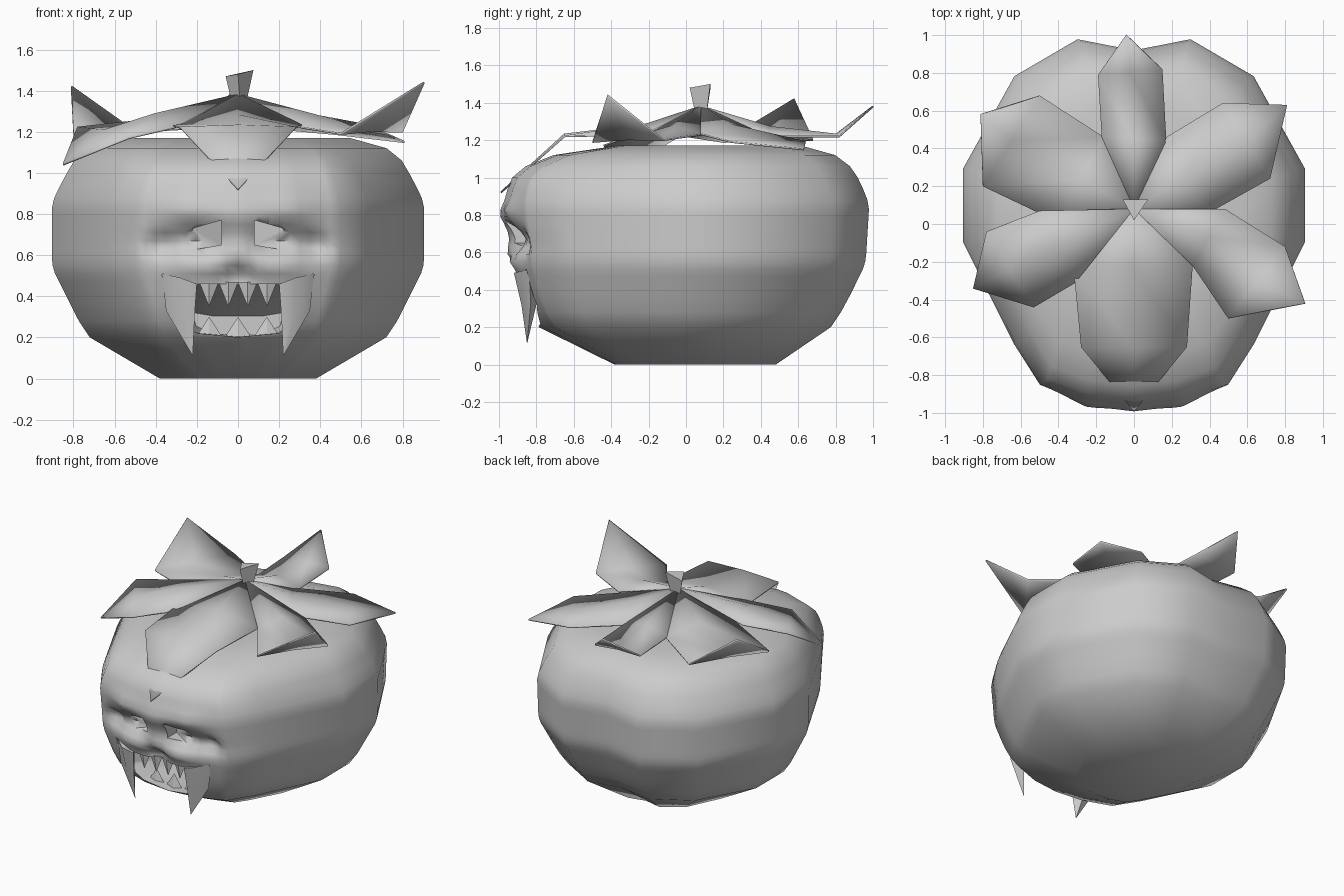
import bpy, bmesh, math
from mathutils import Vector

if "Cube" in bpy.data.objects:
    bpy.data.objects.remove(bpy.data.objects["Cube"])

grey = bpy.data.materials.new("plain grey")
grey.use_nodes = True
grey.diffuse_color = (0.6, 0.6, 0.6, 1)
grey.node_tree.nodes["Principled BSDF"].inputs["Base Color"].default_value = (0.6, 0.6, 0.6, 1)


def make(name, verts, faces, smooth=None):
    mesh = bpy.data.meshes.new(name)
    mesh.from_pydata([tuple(v) for v in verts], [], faces)
    bm = bmesh.new()
    bm.from_mesh(mesh)
    bmesh.ops.recalc_face_normals(bm, faces=bm.faces)
    bm.to_mesh(mesh)
    bm.free()
    obj = bpy.data.objects.new(name, mesh)
    bpy.context.collection.objects.link(obj)
    mesh.materials.append(grey)
    if smooth:
        shade(obj, smooth)
    return obj


def activate(obj):
    bpy.ops.object.select_all(action='DESELECT')
    obj.select_set(True)
    bpy.context.view_layer.objects.active = obj


def shade(obj, angle):
    activate(obj)
    bpy.ops.object.shade_smooth_by_angle(angle=math.radians(angle))


def loft(name, rings):
    """Skin between rings of equal point count and cap both ends."""
    n = len(rings[0])
    verts = [p for ring in rings for p in ring]
    faces = [(r * n + i, r * n + (i + 1) % n, (r + 1) * n + (i + 1) % n, (r + 1) * n + i)
             for r in range(len(rings) - 1) for i in range(n)]
    faces += [tuple(range(n)), tuple(range(len(verts) - n, len(verts)))]
    return make(name, verts, faces)


def spike(name, rings, tip):
    """Tooth skinned through rings to a small point."""
    tip = Vector(tip)
    end = [tip + (Vector(p) - tip) * 0.02 for p in rings[-1]]
    return loft(name, rings + [end])


# Body: a lobed outline scaled by height (z, width, back, front)
half = [(0, .94), (.33, 1), (.7, .8), (1, .3), (1, -.1), (.7, -.66), (.55, -.88), (.28, -.97), (0, -1)]
keys = [(0, .42, .49, .39), (.2, .81, .8, .82), (.36, .9, .89, .9), (.54, 1, .98, .95),
        (.7, 1, .99, .97), (.86, 1, 1, .99), (1, .92, .94, .96),
        (1.12, .84, .85, .79), (1.17, .6, .63, .38)]

# Face relief: centre x, centre z, radius x, radius z, push in
relief = [(.2, .67, .11, .06, .08), (.37, .65, .06, .05, .08), (0, .8, .14, .06, -.03),
          (.24, .82, .14, .05, -.03), (.16, .55, .13, .04, -.03), (0, .49, .07, .06, .07),
          (0, .6, .06, .04, -.02)]

outline = []
for (u0, v0), (u1, v1) in zip(half, half[1:]):
    steps = 5 if v0 < -.8 else 1
    outline += [(u0 + (u1 - u0) * i / steps, v0 + (v1 - v0) * i / steps) for i in range(steps)]
outline.append(half[-1])
outline += [(-u, v) for u, v in reversed(outline[1:-1])]


def profile(z):
    for a, b in zip(keys, keys[1:]):
        if z <= b[0]:
            t = (z - a[0]) / (b[0] - a[0])
            return [p + (q - p) * t for p, q in zip(a[1:], b[1:])]
    return keys[-1][1:]


def body_ring(z):
    # average neighbouring heights so the side curves softly
    reach = min(.03, z, keys[-1][0] - z)
    samples = [profile(z + reach * s) for s in (-1, 0, 1)]
    wide, back, front = [sum(values) / 3 for values in zip(*samples)]
    ring = []
    for u, v in outline:
        x, y = u * wide * .905, v * (back if v > 0 else front) * .98
        if v < -.6:
            y += sum(push * math.exp(-((abs(x) - cx) / rx) ** 2 - ((z - cz) / rz) ** 2)
                     for cx, cz, rx, rz, push in relief)
        ring.append((x, y, z))
    return ring


heights = [0, .2, .28, .36, .42, .47, .51, .55, .59, .63, .67, .71, .75, .79, .83, .88, .94, 1, 1.06, 1.12, 1.17]
rings = [body_ring(z) for z in heights]
rings.append([(x * .3, y * .3 + .06, 1.13) for x, y, z in rings[-1]])
body = loft("body", rings)

# Mouth with a sloping roof, and eye sockets that run out sideways
mouth = [(-.37, .51), (-.2, .46), (.2, .46), (.37, .51), (.34, .32), (.21, .22), (0, .2), (-.21, .22), (-.34, .32)]
cutters = [loft("mouth_cutter", [[(x, -1.2, z) for x, z in mouth], [(x, -.84, z) for x, z in mouth],
                                 [(x * .6, -.45, .22 + (z - .22) * .35) for x, z in mouth]])]
socket = [(.08, .65), (.25, .62), (.22, .73), (.08, .77)]
for side in (1, -1):
    cutters.append(loft("socket_cutter", [[(side * x, -1.2, z) for x, z in socket],
                                          [(side * x, -.77 - .5 * x, z) for x, z in socket]]))
for cutter in cutters:
    cutter.hide_render = True
    activate(body)
    cut = body.modifiers.new("cut", 'BOOLEAN')
    cut.object, cut.operation, cut.solver = cutter, 'DIFFERENCE', 'EXACT'
    bpy.ops.object.modifier_apply(modifier=cut.name)
    bpy.data.objects.remove(cutter)
shade(body, 60)

# Large fangs at the mouth corners
for side, label in ((1, "left"), (-1, "right")):
    top = [(.37, -.84, .51), (.28, -.92, .49), (.2, -.9, .46), (.26, -.8, .49)]
    middle = [(.35, -.83, .33), (.27, -.88, .32), (.21, -.88, .32), (.26, -.8, .32)]
    fang = spike(label + "_fang", [[(side * x, y, z) for x, y, z in r] for r in (top, middle)],
                 (side * .22, -.85, .11))
    shade(fang, 60)


def tooth(name, x, y, z, width, tip_z):
    base = [(x - width, y, z), (x, y - .02, z), (x + width, y, z), (x, y + .04, z)]
    spike(name, [base], (x, y, tip_z))


# Small teeth
for i in range(4):
    x = (i - 1.5) * .094
    tooth("upper_tooth", x, -.86, .47, .048, .35)
for x in (-.14, 0, .14):
    tooth("lower_tooth", x, -.72, .2, .065, .3)

# Leaves: near edge, far edge, tip, far edge, near edge
apex = Vector((0, .08, 1.38))
leaves = {
    "front_leaf": [(-.32, -.23, 1.23), (-.28, -.65, 1.22), (0, -.99, .92), (.28, -.65, 1.22), (.31, -.22, 1.23)],
    "front_left_leaf": [(.31, -.22, 1.22), (.5, -.5, 1.19), (.905, -.42, 1.44), (.8, -.12, 1.2), (.48, .08, 1.23)],
    "back_left_leaf": [(.38, .05, 1.24), (.72, .24, 1.19), (.81, .63, 1.15), (.47, .64, 1.19), (.14, .44, 1.22)],
    "back_leaf": [(.17, .44, 1.22), (.15, .82, 1.22), (-.04, 1, 1.38), (-.19, .79, 1.22), (-.17, .46, 1.22)],
    "back_right_leaf": [(-.16, .46, 1.22), (-.5, .68, 1.2), (-.81, .58, 1.42), (-.8, .2, 1.19), (-.4, .01, 1.22)],
    "front_right_leaf": [(-.5, .07, 1.25), (-.78, -.04, 1.22), (-.85, -.34, 1.04), (-.53, -.44, 1.17), (-.31, -.31, 1.22)],
}
for name, edge in leaves.items():
    a1, a2, tip, b2, b1 = [Vector(p) for p in edge]
    m1 = (a1 + b1) / 2 + Vector((0, 0, .05))
    m2 = (a2 + b2) / 2 + Vector((0, 0, .01))
    leaf = make(name, [apex, a1, a2, tip, b2, b1, m1, m2],
                [(0, 1, 6), (0, 6, 5), (1, 2, 7, 6), (6, 7, 4, 5), (2, 3, 7), (7, 3, 4)], 80)
    thick = leaf.modifiers.new("thickness", 'SOLIDIFY')
    thick.thickness = .01
    thick.offset = 0

# Stem: a flaring three-sided stub
loft("stem", [[(-.03, .11, 1.34), (.04, .11, 1.34), (.01, .05, 1.34)],
              [(-.06, .13, 1.47), (.075, .13, 1.5), (0, .02, 1.48)]])
